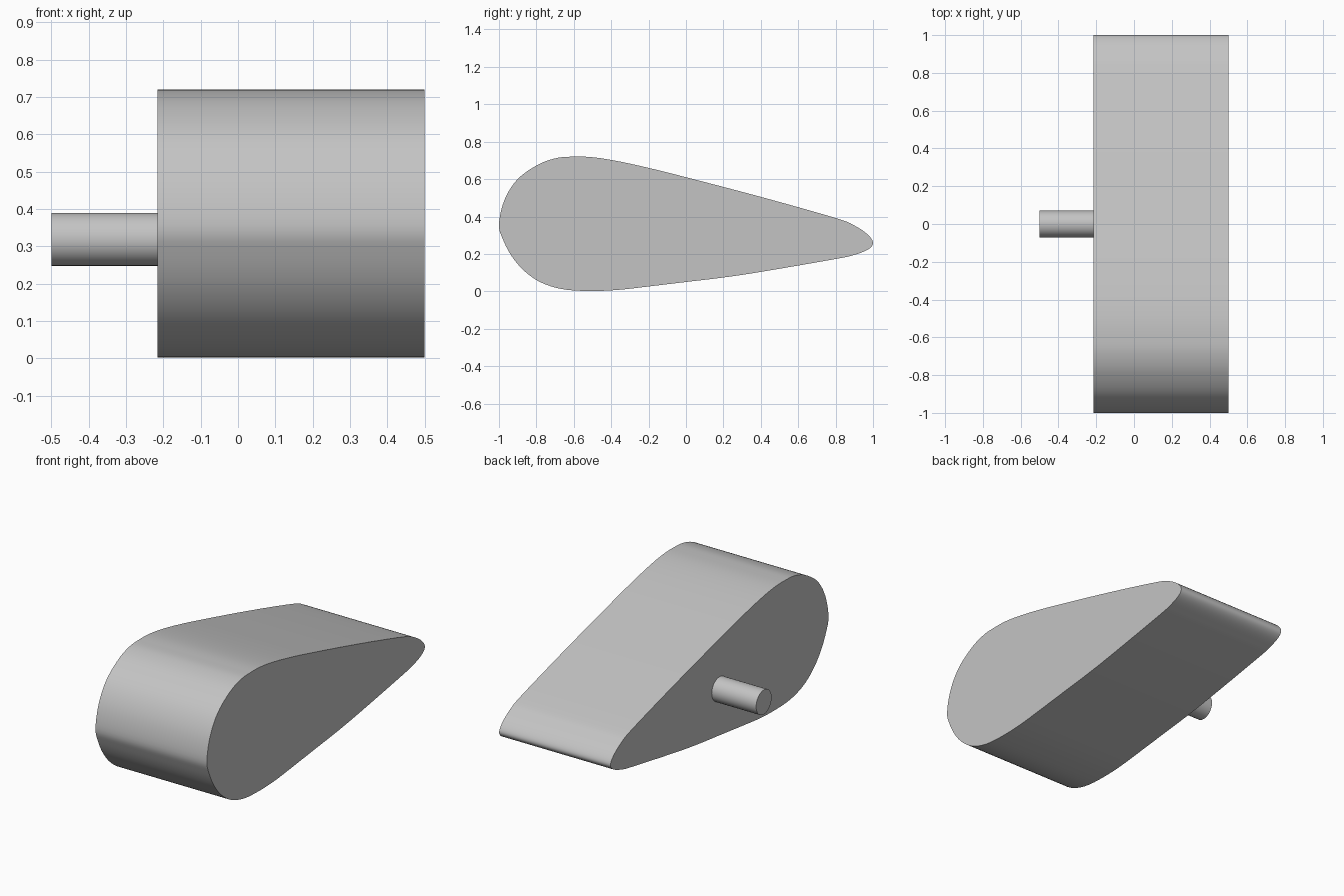
import bpy, bmesh, math
from mathutils import Vector

cube = bpy.data.objects.get("Cube")
if cube:
    bpy.data.objects.remove(cube, do_unlink=True)

grey = bpy.data.materials.new("plain grey")
grey.use_nodes = True
COLOUR = (0.55, 0.55, 0.55, 1)
grey.diffuse_color = COLOUR
grey.node_tree.nodes["Principled BSDF"].inputs["Base Color"].default_value = COLOUR


def smooth_loop(points, steps):
    """Closed smooth curve through the points."""
    pts = [Vector(p) for p in points]
    n = len(pts)
    out = []
    for i in range(n):
        a, b, c, d = (pts[(i + k) % n] for k in (-1, 0, 1, 2))
        for s in range(steps):
            t = s / steps
            out.append(b + 0.5 * t * ((c - a) + t * (2*a - 5*b + 4*c - d + t * (3*(b - c) + d - a))))
    return out


def extrude_x(name, outline, x0, x1):
    """Solid with a (y, z) outline running from x0 to x1."""
    bm = bmesh.new()
    face = bm.faces.new([bm.verts.new((x0, y, z)) for y, z in outline])
    ext = bmesh.ops.extrude_face_region(bm, geom=[face], use_keep_orig=True)
    moved = [g for g in ext["geom"] if isinstance(g, bmesh.types.BMVert)]
    bmesh.ops.translate(bm, verts=moved, vec=(x1 - x0, 0, 0))
    bmesh.ops.recalc_face_normals(bm, faces=bm.faces)
    mesh = bpy.data.meshes.new(name)
    bm.to_mesh(mesh)
    bm.free()
    mesh.materials.append(grey)
    obj = bpy.data.objects.new(name, mesh)
    bpy.context.collection.objects.link(obj)
    bpy.ops.object.select_all(action="DESELECT")
    obj.select_set(True)
    bpy.context.view_layer.objects.active = obj
    bpy.ops.object.shade_smooth_by_angle(angle=math.radians(35))
    return obj


# Teardrop body: over the top from the blunt front, back along the underside
profile = [(-1, .36), (-.97, .49), (-.9, .6), (-.79, .678), (-.69, .713),
           (-.6, .72), (-.5, .717), (-.37, .697), (-.2, .66), (0, .61),
           (.4, .505), (.8, .392), (.9, .352), (.97, .305), (1, .26),
           (.975, .225), (.9, .195), (.8, .173), (.4, .104), (.2, .074),
           (0, .05), (-.2, .026), (-.36, .008), (-.5, .002), (-.65, .01),
           (-.77, .045), (-.86, .105), (-.93, .185), (-.98, .28)]
extrude_x("teardrop_body", smooth_loop(profile, 5), -0.215, 0.5)

# Round pin on the right side
R = 0.071
circle = [(R * math.cos(math.tau * i / 48), 0.319 + R * math.sin(math.tau * i / 48))
          for i in range(48)]
extrude_x("side_pin", circle, -0.5, -0.215)
